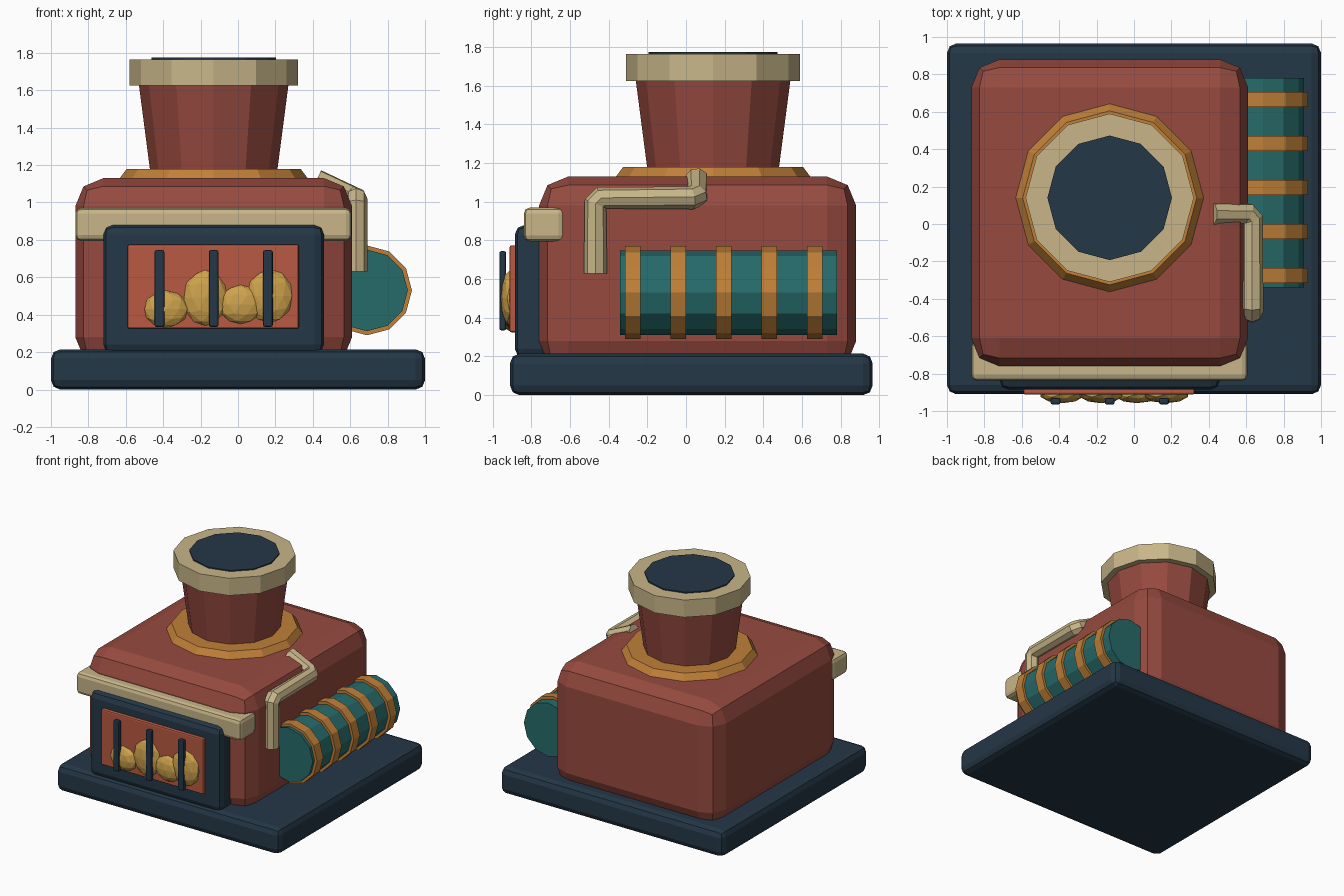
import bpy
from math import radians
from mathutils import Vector

default = bpy.data.objects.get("Cube")
if default:
    bpy.data.objects.remove(default, do_unlink=True)


def material(name, hex_code):
    """Flat material from an sRGB hex code, stored as linear values."""
    rgb = [int(hex_code[i:i + 2], 16) / 255 for i in (0, 2, 4)]
    linear = [c / 12.92 if c < 0.04045 else ((c + 0.055) / 1.055) ** 2.4 for c in rgb]
    mat = bpy.data.materials.new(name)
    mat.use_nodes = True
    mat.diffuse_color = (*linear, 1)
    bsdf = next(n for n in mat.node_tree.nodes if n.type == 'BSDF_PRINCIPLED')
    bsdf.inputs["Base Color"].default_value = (*linear, 1)
    return mat


brick = material("brick red", "964A3F")
navy = material("dark navy", "243746")
cream = material("cream", "C8B689")
copper = material("copper", "C08038")
teal = material("teal", "266B6A")
ember = material("ember red", "B85A42")
gold = material("gold", "CDA24C")


def finish(obj, name, mat):
    obj.name = name
    obj.data.materials.append(mat)
    return obj


def box(name, mat, x, y, z, bevel):
    """Bevelled box from its extents along each axis."""
    spans = (x, y, z)
    bpy.ops.mesh.primitive_cube_add(size=1, location=[(a + b) / 2 for a, b in spans])
    obj = finish(bpy.context.object, name, mat)
    size = Vector([b - a for a, b in spans])
    for v in obj.data.vertices:
        v.co = v.co * size
    mod = obj.modifiers.new("Bevel", 'BEVEL')
    mod.width, mod.segments = bevel, 2
    return obj


def stack_ring(name, mat, z, r_low, r_high):
    """Twelve-sided tapered section of the chimney."""
    bpy.ops.mesh.primitive_cone_add(vertices=12, radius1=r_low, radius2=r_high,
                                    depth=z[1] - z[0],
                                    location=(-0.13, 0.14, (z[0] + z[1]) / 2))
    return finish(bpy.context.object, name, mat)


def tank_drum(name, mat, radius, y):
    """Twelve-sided drum lying along y on the model's left side."""
    bpy.ops.mesh.primitive_cylinder_add(vertices=12, radius=radius, depth=y[1] - y[0],
                                        location=(0.69, (y[0] + y[1]) / 2, 0.53),
                                        rotation=(radians(90), 0, 0))
    return finish(bpy.context.object, name, mat)


# Plinth, furnace body and front trim
box("base", navy, (-1, 1), (-0.91, 0.965), (0, 0.215), 0.05)
box("body", brick, (-0.87, 0.61), (-0.76, 0.88), (0.13, 1.13), 0.15)
box("front_trim", cream, (-0.87, 0.607), (-0.838, -0.63), (0.795, 0.97), 0.03)

# Fire door with its grate
box("door_frame", navy, (-0.72, 0.46), (-0.885, -0.7), (0.19, 0.88), 0.05)
box("door_panel", ember, (-0.59, 0.325), (-0.912, -0.86), (0.325, 0.775), 0.01)
for i in range(3):
    x = -0.42 + 0.29 * i
    box(f"grate_bar_{i + 1}", navy, (x - 0.026, x + 0.026), (-0.965, -0.93),
        (0.335, 0.745), 0.01)

# Glowing coals, flattened against the panel
coals = [(-0.385, 0.43, 0.12, 0.1), (-0.175, 0.49, 0.12, 0.15),
         (0.015, 0.455, 0.12, 0.105), (0.17, 0.5, 0.125, 0.145)]
for i, (x, z, rx, rz) in enumerate(coals):
    bpy.ops.mesh.primitive_ico_sphere_add(subdivisions=2, radius=1, location=(x, -0.91, z))
    coal = finish(bpy.context.object, f"coal_{i + 1}", gold)
    coal.scale = (rx, 0.048, rz)

# Chimney
stack_ring("chimney_collar", copper, (1.12, 1.18), 0.51, 0.465)
stack_ring("chimney", brick, (1.17, 1.63), 0.34, 0.4)
stack_ring("chimney_cap", cream, (1.625, 1.765), 0.45, 0.45)
stack_ring("chimney_opening", navy, (1.74, 1.774), 0.333, 0.333)

# Side tank with hoops
tank_drum("tank", teal, 0.218, (-0.34, 0.78))
for i in range(5):
    y = -0.275 + 0.235 * i
    tank_drum(f"tank_hoop_{i + 1}", copper, 0.24, (y - 0.04, y + 0.04))

# Bent pipe: each corner is cut by a short diagonal
corners = [Vector(p) for p in ((0.632, -0.468, 0.63), (0.632, -0.468, 1.02),
                               (0.632, 0.055, 1.02), (0.42, 0.055, 1.12))]
path = [corners[0]]
for before, here, after in zip(corners, corners[1:], corners[2:]):
    path += [here + (before - here).normalized() * 0.03,
             here + (after - here).normalized() * 0.03]
path.append(corners[-1])
curve = bpy.data.curves.new("pipe", 'CURVE')
curve.dimensions = '3D'
curve.bevel_depth = 0.06
curve.bevel_resolution = 2
curve.use_fill_caps = True
spline = curve.splines.new('POLY')
spline.points.add(len(path) - 1)
for point, co in zip(spline.points, path):
    point.co = (*co, 1)
spline.use_smooth = False
pipe = bpy.data.objects.new("pipe", curve)
bpy.context.collection.objects.link(pipe)
finish(pipe, "pipe", cream)
